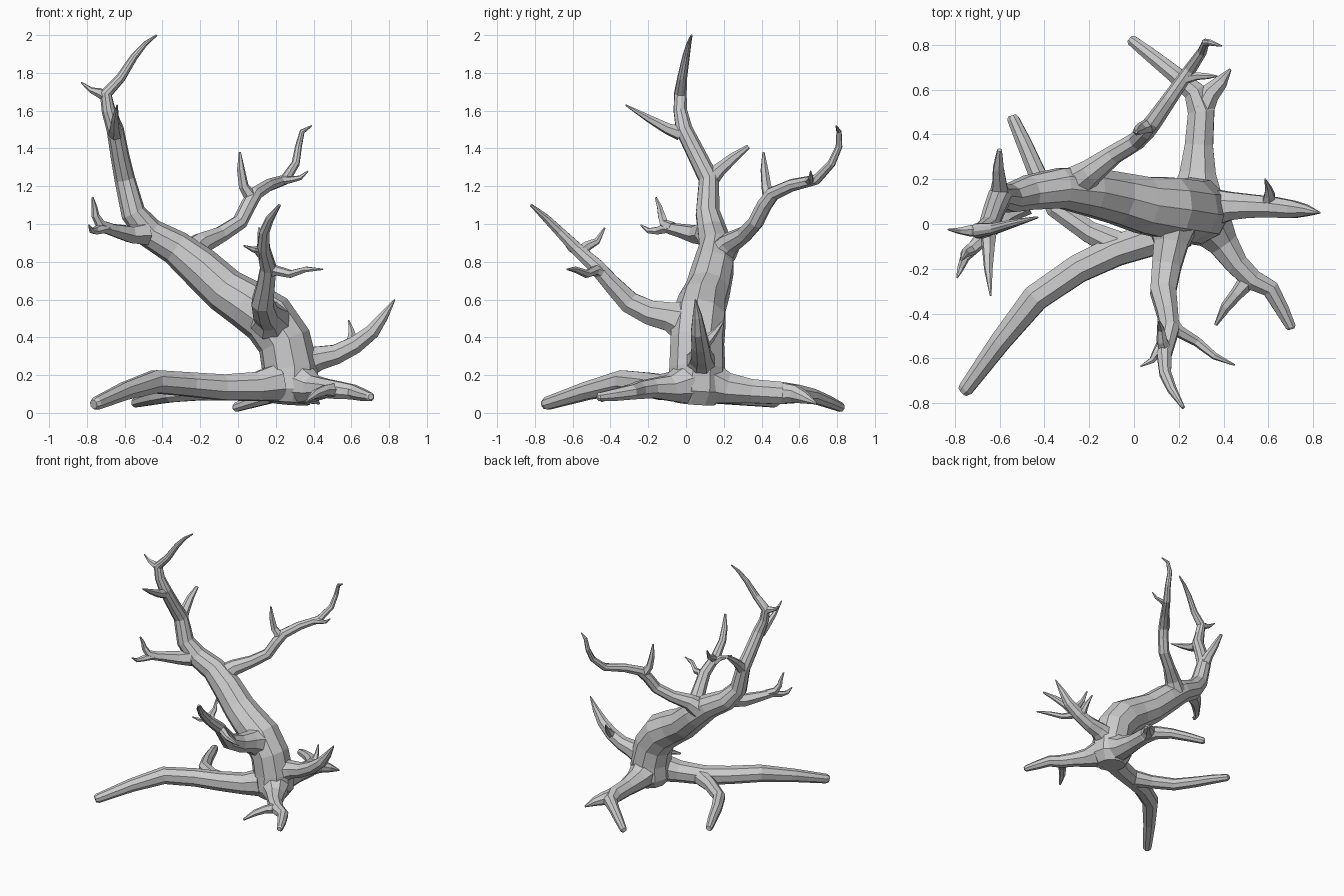
import bpy, bmesh
from math import cos, sin, tau
from mathutils import Vector


def limb(name, pts, sides=8):
    """Tapered, capped flat-faced tube through (x, y, z, radius) points."""
    P = [Vector(p[:3]) for p in pts]
    bm = bmesh.new()
    rings, u = [], None
    for i, p in enumerate(P):
        a = (p - P[i - 1]).normalized() if i else Vector()
        b = (P[i + 1] - p).normalized() if i < len(P) - 1 else Vector()
        t = (a + b).normalized()
        if u is None:
            u = t.orthogonal()
        u = (u - t * u.dot(t)).normalized()      # carry the frame along
        v = t.cross(u)
        r = pts[i][3]
        rings.append([bm.verts.new(p + r * (u * cos(tau * (k + .5) / sides)
                                            + v * sin(tau * (k + .5) / sides)))
                      for k in range(sides)])
    for A, B in zip(rings, rings[1:]):
        for k in range(sides):
            j = (k + 1) % sides
            bm.faces.new((A[k], A[j], B[j], B[k]))
    bm.faces.new(rings[0][::-1])
    bm.faces.new(rings[-1])
    bmesh.ops.recalc_face_normals(bm, faces=bm.faces)
    me = bpy.data.meshes.new(name)
    bm.to_mesh(me)
    bm.free()
    ob = bpy.data.objects.new(name, me)
    bpy.context.collection.objects.link(ob)
    return ob


# Leaning trunk running into the tall leader
limb("trunk", [(.27, .05, .05, .11), (.275, .055, .12, .155), (.275, .06, .24, .15),
               (.245, .06, .38, .145), (.16, .07, .5, .145), (.04, .085, .58, .132),
               (-.07, .115, .65, .121), (-.2, .145, .77, .112), (-.33, .16, .875, .093),
               (-.47, .14, .955, .08), (-.555, .115, 1.06, .066), (-.6, .12, 1.24, .055),
               (-.625, .06, 1.36, .05), (-.65, -.01, 1.5, .046), (-.685, -.03, 1.6, .037),
               (-.7, -.03, 1.69, .034), (-.62, -.02, 1.775, .026), (-.55, 0, 1.885, .02),
               (-.49, .015, 1.955, .013), (-.43, .03, 2.0, .005)], 10)

# Twigs on the leader
limb("leader_tip_twig", [(-.69, -.03, 1.67, .03), (-.735, -.03, 1.695, .026),
                         (-.78, -.03, 1.71, .015), (-.83, -.025, 1.75, .004)], 6)
limb("leader_front_twig", [(-.65, -.03, 1.48, .04), (-.65, -.1, 1.505, .03),
                           (-.65, -.2, 1.56, .02), (-.64, -.32, 1.63, .004)], 6)
limb("leader_back_twig", [(-.6, .13, 1.24, .048), (-.6, .18, 1.29, .036),
                          (-.605, .25, 1.35, .027), (-.6, .33, 1.41, .012)], 6)

# Left branch with two prongs
limb("left_branch", [(-.49, .1, .95, .065), (-.57, .05, .945, .05), (-.65, -.03, .965, .038),
                     (-.71, -.1, .98, .03), (-.755, -.15, .965, .022),
                     (-.775, -.2, .965, .015), (-.79, -.24, .995, .004)], 6)
limb("left_branch_twig", [(-.68, -.07, .98, .03), (-.73, -.115, 1.0, .027),
                          (-.755, -.13, 1.045, .021), (-.76, -.14, 1.09, .015),
                          (-.77, -.16, 1.14, .006)], 6)

# Back branch
limb("back_branch", [(-.25, .19, .845, .08), (-.19, .235, .9, .06), (-.09, .31, .945, .045),
                     (.01, .37, 1.01, .042), (.055, .415, 1.1, .041), (.09, .46, 1.16, .039),
                     (.16, .56, 1.205, .034), (.25, .69, 1.235, .028), (.305, .77, 1.32, .022),
                     (.32, .81, 1.41, .018), (.34, .81, 1.49, .014), (.39, .795, 1.52, .004)])
limb("back_branch_upper_twig", [(.07, .44, 1.14, .036), (.03, .425, 1.2, .027),
                                (.015, .415, 1.29, .021), (.01, .41, 1.38, .006)], 6)
limb("back_branch_side_twig", [(.23, .65, 1.23, .026), (.28, .66, 1.235, .018),
                               (.33, .66, 1.245, .013), (.37, .66, 1.28, .004)], 6)

# Front branch
limb("front_branch", [(.17, -.03, .49, .11), (.165, -.09, .51, .082), (.145, -.19, .53, .07),
                      (.13, -.3, .585, .062), (.15, -.4, .69, .05), (.16, -.47, .77, .045),
                      (.135, -.58, .87, .036), (.14, -.67, .96, .028), (.17, -.74, 1.03, .022),
                      (.22, -.82, 1.1, .008)])
limb("front_branch_right_twig", [(.16, -.44, .74, .04), (.2, -.48, .755, .028),
                                 (.28, -.525, .735, .022), (.36, -.59, .76, .016),
                                 (.45, -.63, .76, .004)], 6)
limb("front_branch_left_twig", [(.13, -.54, .84, .034), (.1, -.58, .865, .022),
                                (.08, -.61, .865, .015), (.03, -.635, .885, .004)], 6)
limb("front_branch_upper_twig", [(.14, -.56, .85, .034), (.125, -.52, .885, .026),
                                 (.12, -.47, .91, .018), (.11, -.43, .98, .005)], 6)

# Right branch
limb("right_branch", [(.37, .075, .27, .085), (.43, .08, .29, .068), (.52, .08, .31, .056),
                      (.62, .075, .36, .05), (.71, .065, .43, .042), (.77, .06, .51, .027),
                      (.83, .05, .6, .004)])
limb("right_branch_twig", [(.6, .09, .36, .034), (.605, .13, .4, .026),
                           (.6, .16, .435, .016), (.585, .2, .49, .004)], 6)

# Roots
limb("front_left_root", [(.21, -.01, .16, .105), (.1, -.06, .14, .082), (-.08, -.12, .135, .073),
                         (-.25, -.2, .15, .068), (-.44, -.33, .165, .065),
                         (-.6, -.53, .115, .05), (-.75, -.735, .05, .036),
                         (-.765, -.75, .045, .026)])
limb("back_left_root", [(-.08, -.09, .125, .065), (-.2, -.035, .115, .052), (-.35, .07, .1, .047),
                        (-.43, .22, .085, .042), (-.49, .36, .07, .036),
                        (-.54, .47, .055, .028), (-.545, .485, .055, .02)])
limb("back_root", [(.28, .13, .16, .12), (.285, .22, .13, .088), (.29, .35, .115, .068),
                   (.3, .5, .105, .064), (.27, .59, .1, .052), (.18, .67, .09, .04),
                   (.08, .75, .06, .034), (-.01, .82, .03, .026), (-.02, .828, .03, .016)])
limb("back_root_fork", [(.3, .51, .105, .06), (.335, .58, .1, .05),
                        (.385, .63, .08, .034), (.43, .69, .05, .006)])
limb("front_right_root", [(.34, -.01, .15, .11), (.4, -.09, .13, .072), (.46, -.18, .13, .055),
                          (.53, -.25, .12, .05), (.61, -.29, .11, .042), (.66, -.38, .095, .034),
                          (.7, -.46, .085, .024), (.703, -.47, .085, .015)])
limb("front_right_root_fork", [(.51, -.25, .12, .042), (.46, -.31, .12, .03),
                               (.41, -.37, .1, .024), (.365, -.45, .065, .008)], 6)
